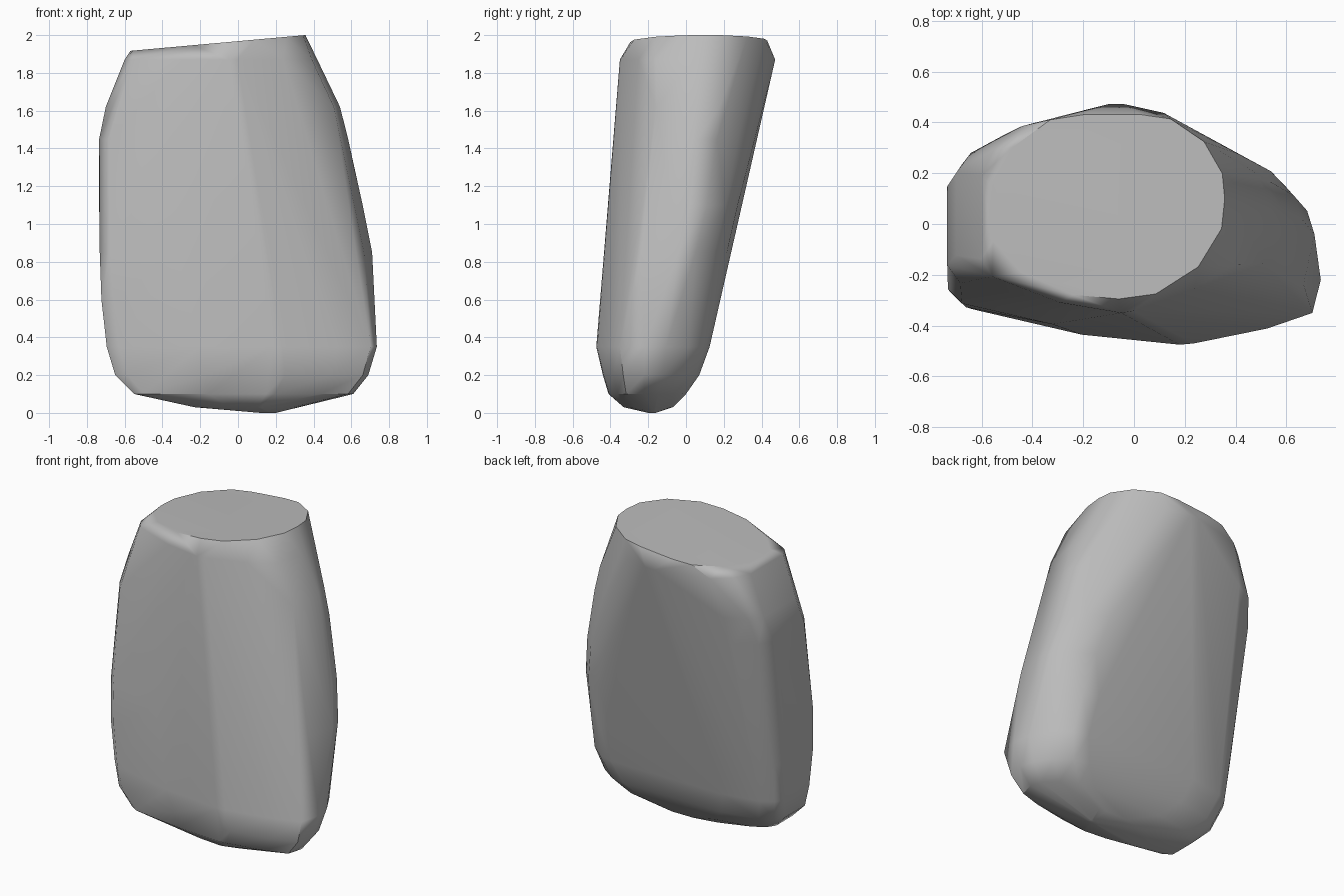
import bpy
import bmesh
from math import radians

old = bpy.data.objects.get("Cube")
if old:
    bpy.data.objects.remove(old, do_unlink=True)

# Stone colour
stone = bpy.data.materials.new("stone_grey")
stone.use_nodes = True
grey = (0.5, 0.5, 0.5, 1)
stone.diffuse_color = grey
stone.node_tree.nodes["Principled BSDF"].inputs["Base Color"].default_value = grey

# Chiselled corner profiles, as fractions from the side (1, 0) to the face (0, 1)
FRONT_LOW = [(1, 0), (1, .48), (.925, .65), (.44, .9), (0, 1)]
FRONT_HIGH = [(1, 0), (.94, .51), (.62, .75), (.1, .98), (0, 1)]
BACK_LOW = [(1, 0), (1, .32), (.9, .57), (.68, .79), (0, 1)]
BACK_HIGH = [(1, 0), (.92, .33), (.68, .68), (.34, .92), (0, 1)]
ROUND = [(1, 0), (.97, .3), (.75, .68), (.35, .95), (0, 1)]
CHISELLED = (FRONT_LOW, FRONT_HIGH, BACK_LOW, BACK_HIGH)


def corner(side, pole, profile):
    """Points of one corner, from an end of the slice to its front or back."""
    return {(pole[0] + (side[0] - pole[0]) * u, side[1] + (pole[1] - side[1]) * v)
            for u, v in profile}


def section(low_x, high_x, front, back, profiles):
    """Outline of one slice; the back is a flat from back[0] to back[1]."""
    front_low, front_high, back_low, back_high = profiles
    return sorted(corner(low_x, front, front_low)
                  | corner(high_x, front, front_high)
                  | corner(low_x, (back[0], back[2]), back_low)
                  | corner(high_x, (back[1], back[2]), back_high))


# Slices from foot to shoulder: height, -x end, +x end, front, back flat
slices = [
    (0.00, (.12, -.18), (.2, -.18), (.17, -.2), (.16, .18, -.16)),
    (0.03, (-.23, -.2), (.3, -.2), (.1, -.33), (0, .15, -.07)),
    (0.10, (-.55, -.2), (.61, -.22), (.15, -.41), (-.2, .3, 0)),
    (0.20, (-.65, -.15), (.69, -.22), (.2, -.44), (-.3, .4, .07)),
    (0.35, (-.695, -.08), (.735, -.22), (.18, -.475), (-.35, .45, .125)),
    (0.60, (-.723, -.1), (.72, -.13), (.1, -.45), (-.32, .42, .182)),
    (0.85, (-.732, -.1), (.71, -.04), (0, -.427), (-.28, .35, .239)),
    (1.10, (-.735, -.04), (.66, .02), (0, -.407), (-.25, .28, .296)),
    (1.45, (-.735, .04), (.583, .06), (-.05, -.38), (-.18, .05, .376)),
    (1.62, (-.7, .1), (.54, .06), (0, -.365), (-.12, -.05, .415)),
    (1.87, (-.6, .06), (.42, .04), (-.05, -.35), (-.1, -.04, .472)),
]
top_outline = section((-.57, .03), (.357, .1), (-.06, -.295), (-.2, .03, .43), [ROUND] * 4)

# Boulder: tight skin around the slices, with a slanted flat top
bm = bmesh.new()
for z, *ends in slices:
    for x, y in section(*ends, CHISELLED):
        bm.verts.new((x, y, z))
for x, y in top_outline:
    bm.verts.new((x, y, 1.968 + 0.09 * x))

hull = bmesh.ops.convex_hull(bm, input=bm.verts[:])
inside = {v for v in hull["geom_interior"] + hull["geom_unused"]
          if isinstance(v, bmesh.types.BMVert)}
bmesh.ops.delete(bm, geom=list(inside), context="VERTS")
bmesh.ops.dissolve_limit(bm, angle_limit=radians(2), verts=bm.verts[:], edges=bm.edges[:])
bmesh.ops.recalc_face_normals(bm, faces=bm.faces[:])

mesh = bpy.data.meshes.new("boulder")
bm.to_mesh(mesh)
bm.free()
mesh.materials.append(stone)
boulder = bpy.data.objects.new("boulder", mesh)
bpy.context.collection.objects.link(boulder)

# Soft sides, crisp rim around the top
for other in bpy.context.selected_objects:
    other.select_set(False)
boulder.select_set(True)
bpy.context.view_layer.objects.active = boulder
bpy.ops.object.shade_smooth_by_angle(angle=radians(38))
weighted = boulder.modifiers.new("even_shading", "WEIGHTED_NORMAL")
weighted.keep_sharp = True
